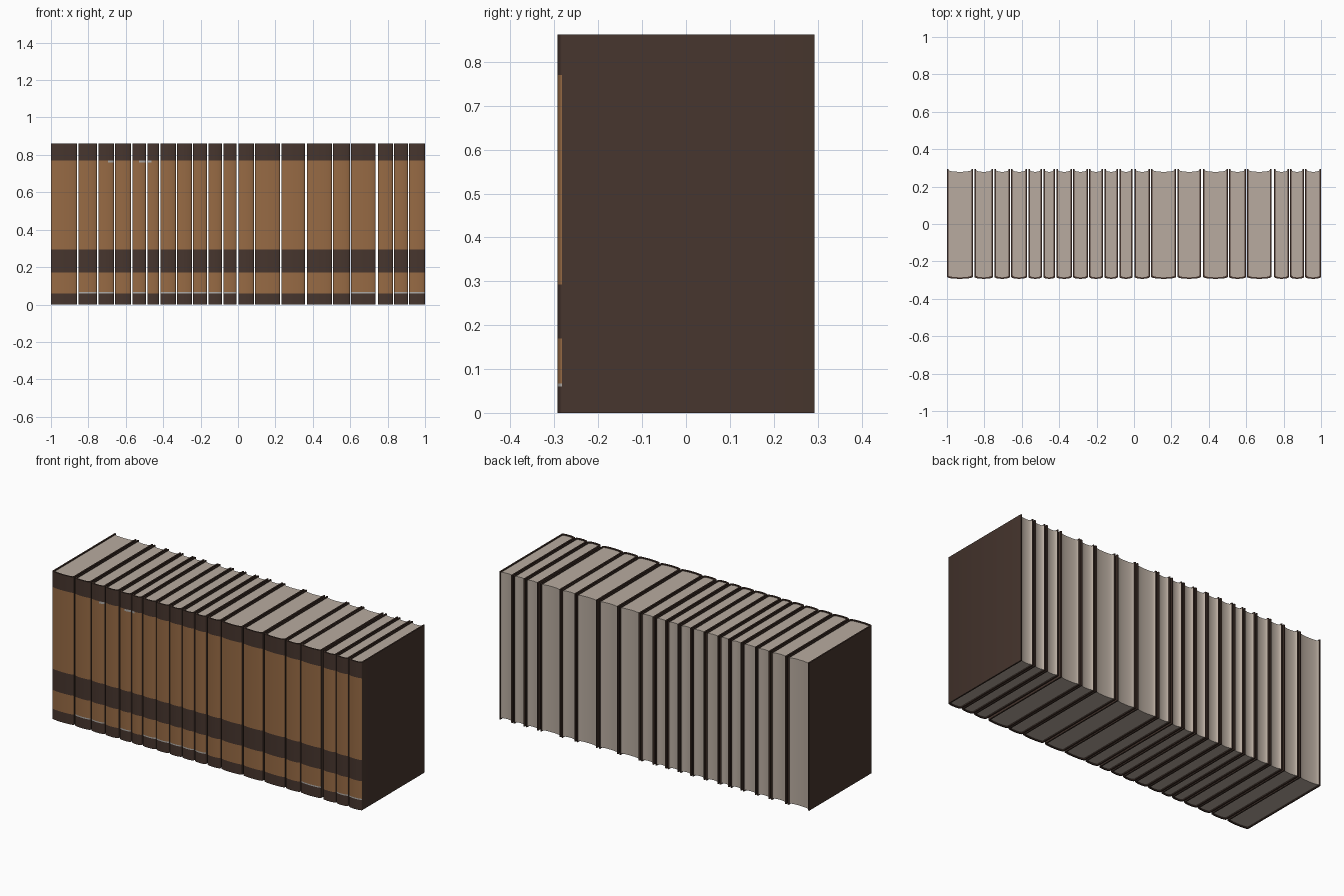
import bpy, bmesh, math

if "Cube" in bpy.data.objects:
    bpy.data.objects.remove(bpy.data.objects["Cube"])

H = 0.862       # cover height
BACK = 0.293    # rear edge of the covers
T = 0.008       # cover board thickness
SPINE_Y = -0.283
BULGE = 0.010
SEG = 12


def material(name, rgb):
    m = bpy.data.materials.new(name)
    m.diffuse_color = (*rgb, 1.0)
    m.use_nodes = True
    m.node_tree.nodes["Principled BSDF"].inputs["Base Color"].default_value = m.diffuse_color
    return m


dark = material("dark brown leather", (0.062, 0.036, 0.027))
tan = material("tan leather", (0.31, 0.145, 0.058))
paper = material("paper", (0.48, 0.41, 0.35))
silver = material("pale grey trim", (0.42, 0.40, 0.38))

# left and right edge of every book along the row
books = [(-1.0, -.861), (-.853, -.754), (-.746, -.663), (-.657, -.572),
         (-.564, -.492), (-.485, -.422), (-.415, -.332), (-.326, -.246),
         (-.240, -.166), (-.158, -.086), (-.078, -.008), (.003, .085),
         (.092, .225), (.233, .358), (.369, .502), (.508, .599),
         (.604, .735), (.749, .829), (.835, .909), (.915, 1.0)]
trimmed = {1, 2, 4, 6, 7, 8, 9, 10, 16, 18, 19}       # books with a thin trim line
flecks = [(-.695, -.66), (-.53, -.465)]               # pale worn spots near the top band
levels = [0, 0.060, 0.067, 0.170, 0.293, 0.758, 0.770, H]


def spine_colour(z, x, i):
    if 0.060 < z < 0.067:
        return 2 if i in trimmed else 1
    if 0.758 < z < 0.770:
        return 2 if any(a < x < b for a, b in flecks) else 1
    return 1 if 0.067 < z < 0.170 or 0.293 < z < 0.758 else 0


def arc(cx, w, y, bulge):
    """Rounded spine curve from left to right."""
    pts = []
    for k in range(SEG + 1):
        a = math.pi * (k / SEG - 0.5)
        pts.append((cx + w * math.sin(a), y - bulge * math.cos(a)))
    return pts


def finish(bm, name, mats):
    bmesh.ops.recalc_face_normals(bm, faces=bm.faces)
    me = bpy.data.meshes.new(name)
    bm.to_mesh(me)
    bm.free()
    for m in mats:
        me.materials.append(m)
    ob = bpy.data.objects.new(name, me)
    bpy.context.collection.objects.link(ob)
    bpy.context.view_layer.objects.active = ob
    ob.select_set(True)
    bpy.ops.object.shade_smooth_by_angle(angle=math.radians(35))
    ob.select_set(False)


def cover(i, cx, w):
    """U-shaped cover: outer and inner profiles lofted through the band levels."""
    outer = [(cx - w, BACK)] + arc(cx, w, SPINE_Y, BULGE) + [(cx + w, BACK)]
    wi = w - T
    inner = [(cx - wi, BACK)] + arc(cx, wi, SPINE_Y + T, BULGE) + [(cx + wi, BACK)]
    n = len(outer)
    loop = outer + inner[::-1]
    bm = bmesh.new()
    rows = [[bm.verts.new((x, y, z)) for x, y in loop] for z in levels]
    for z0, z1, lo, hi in zip(levels, levels[1:], rows, rows[1:]):
        for k in range(2 * n):
            j = (k + 1) % (2 * n)
            f = bm.faces.new((lo[k], lo[j], hi[j], hi[k]))
            if 1 <= k < n - 2:      # outer spine faces carry the bands
                f.material_index = spine_colour((z0 + z1) / 2, (loop[k][0] + loop[j][0]) / 2, i)
    for r in (rows[0], rows[-1]):   # top and bottom rims
        for k in range(n - 1):
            bm.faces.new((r[k], r[k + 1], r[2 * n - 2 - k], r[2 * n - 1 - k]))
    finish(bm, f"book_cover_{i + 1}", [dark, tan, silver])


def pages(i, cx, w):
    """Page block with rounded front and hollow fore edge."""
    w -= T
    loop = arc(cx, w, SPINE_Y + T, BULGE) + arc(cx, w, 0.289, 0.010)[::-1]
    bm = bmesh.new()
    base = bm.faces.new([bm.verts.new((x, y, 0.006)) for x, y in loop])
    top = bmesh.ops.extrude_face_region(bm, geom=[base], use_keep_orig=True)["geom"]
    bmesh.ops.translate(bm, vec=(0, 0, H - 0.012),
                        verts=[v for v in top if isinstance(v, bmesh.types.BMVert)])
    finish(bm, f"page_block_{i + 1}", [paper])


for i, (a, b) in enumerate(books):
    cover(i, (a + b) / 2, (b - a) / 2)
    pages(i, (a + b) / 2, (b - a) / 2)
